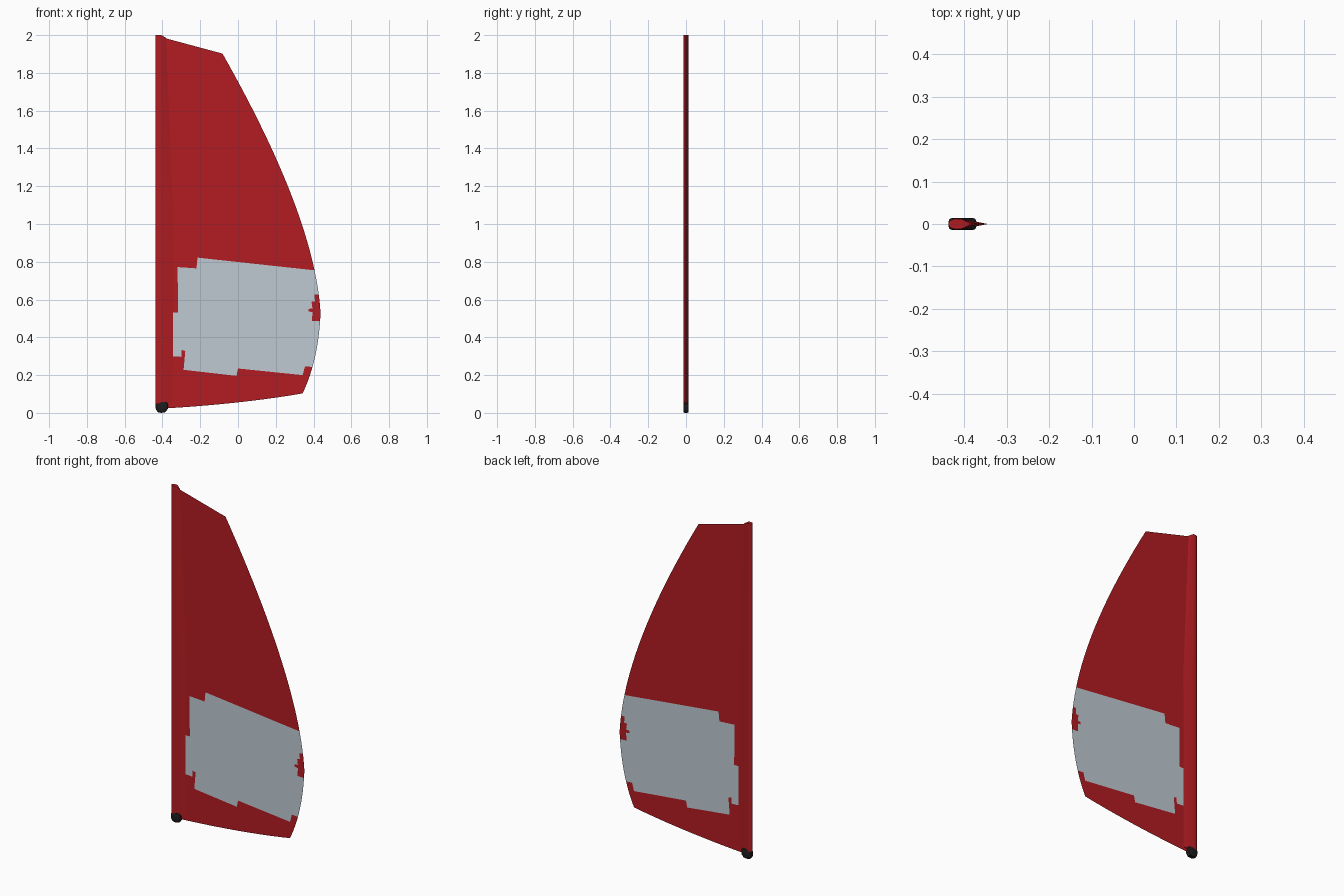
import bpy, bmesh, math

if "Cube" in bpy.data.objects:
    bpy.data.objects.remove(bpy.data.objects["Cube"])


def material(name, col):
    m = bpy.data.materials.new(name)
    m.diffuse_color = (*col, 1)
    m.use_nodes = True
    m.node_tree.nodes["Principled BSDF"].inputs["Base Color"].default_value = m.diffuse_color
    return m


RED = material("red_cloth", (0.45, 0.012, 0.016))
CLEAR = material("window_film", (0.52, 0.59, 0.65))
BLACK = material("black_rubber", (0.012, 0.012, 0.012))


def make(name, bm, mat, smooth=None):
    me = bpy.data.meshes.new(name)
    bm.to_mesh(me)
    bm.free()
    ob = bpy.data.objects.new(name, me)
    bpy.context.collection.objects.link(ob)
    me.materials.append(mat)
    if smooth:
        bpy.ops.object.select_all(action='DESELECT')
        ob.select_set(True)
        bpy.context.view_layer.objects.active = ob
        bpy.ops.object.shade_smooth_by_angle(angle=math.radians(smooth))
    return ob


def panel(name, pts, mat):
    """Flat cloth panel in the y = 0 plane."""
    bm = bmesh.new()
    f = bm.faces.new([bm.verts.new((x, 0, z)) for x, z in pts])
    f.normal_update()
    if f.normal.y > 0:
        f.normal_flip()
    bmesh.ops.triangulate(bm, faces=[f])
    return make(name, bm, mat)


def bezier(a, b, c, n):
    return [tuple((1 - t) ** 2 * p + 2 * t * (1 - t) * q + t * t * r
                  for p, q, r in zip(a, b, c))
            for t in (i / n for i in range(n + 1))]


# Curved trailing edge of the sail, listed from top to bottom
HEAD, TACK_END = (-0.082, 1.902), (0.342, 0.103)
LEECH = (bezier(HEAD, (0.407, 1.04), (0.437, 0.53), 24)
         + bezier((0.437, 0.53), (0.427, 0.28), TACK_END, 12)[1:])


def leech_at(z):
    for (x0, z0), (x1, z1) in zip(LEECH, LEECH[1:]):
        if z1 <= z <= z0:
            return (x0 + (x1 - x0) * (z0 - z) / (z0 - z1), z)


def leech(top, bottom):
    inner = [p for p in LEECH if bottom + 1e-4 < p[1] < top - 1e-4]
    return [leech_at(top)] + inner + [leech_at(bottom)]


# Stepped seams around the window
upper_seam = [(-0.214, 0.822), (-0.22, 0.765), (-0.32, 0.772),
              (-0.317, 0.532), (-0.355, 0.532)]
lower_seam = [(-0.355, 0.30), (-0.30, 0.297), (-0.298, 0.333), (-0.279, 0.328),
              (-0.288, 0.228), (-0.008, 0.196), (0.0, 0.235), (0.342, 0.2),
              (0.355, 0.247)]
patch_seam = [(0.405, 0.627), (0.407, 0.59), (0.389, 0.588), (0.394, 0.553),
              (0.373, 0.55), (0.373, 0.537), (0.394, 0.534), (0.392, 0.487)]
foot = bezier(TACK_END, (0.02, 0.048), (-0.38, 0.024), 10)

# Sail cloth and window
panel("upper_sail", leech(1.902, 0.755) + upper_seam
      + [(-0.355, 1.1), (-0.39, 1.985)], RED)
panel("lower_sail", lower_seam + leech(0.243, 0.103) + foot[1:], RED)
panel("leech_patch", leech(0.625, 0.485) + patch_seam[::-1], RED)
panel("sail_window", upper_seam + lower_seam + leech(0.485, 0.243)[::-1]
      + patch_seam[::-1] + leech(0.755, 0.625)[::-1], CLEAR)


# Teardrop mast sleeve lofted through a few heights
def teardrop(tail):
    nose = [(-0.418 - 0.019 * math.sin(a), 0.0125 * math.cos(a))
            for a in (math.pi * i / 12 for i in range(13))]
    k = (tail + 0.345) / 0.04          # 0 at full chord, -1 at the top
    sx = -0.402 + 0.004 * k
    return nose + [(sx, -0.0115), (tail, 0), (sx, 0.0115)]


bm = bmesh.new()
rings = []
for z, tail in ((0.045, -0.347), (0.3, -0.345), (1.1, -0.345),
                (1.6, -0.366), (2.0, -0.382)):
    rings.append([bm.verts.new((x, y, z - (0.014 if z == 2 and x > -0.39 else 0)))
                  for x, y in teardrop(tail)])
n = len(rings[0])
for a, b in zip(rings, rings[1:]):
    for i in range(n):
        j = (i + 1) % n
        bm.faces.new((a[i], a[j], b[j], b[i]))
bm.faces.new(rings[0])
bm.faces.new(rings[-1])
bmesh.ops.recalc_face_normals(bm, faces=bm.faces[:])
make("mast_sleeve", bm, RED, 35)

# Rounded rubber boot under the mast
profile = [(-0.437, 0.046), (-0.435, 0.018), (-0.424, 0.003), (-0.405, 0.0),
           (-0.384, 0.004), (-0.371, 0.022), (-0.372, 0.05), (-0.384, 0.059),
           (-0.405, 0.06), (-0.42, 0.054)]
bm = bmesh.new()
rings = []
for y, s in ((-0.0145, 0.72), (-0.012, 0.92), (-0.006, 1), (0.006, 1),
             (0.012, 0.92), (0.0145, 0.72)):
    rings.append([bm.verts.new((-0.404 + (x + 0.404) * s, y, 0.03 + (z - 0.03) * s))
                  for x, z in profile])
n = len(profile)
for a, b in zip(rings, rings[1:]):
    for i in range(n):
        j = (i + 1) % n
        bm.faces.new((a[i], a[j], b[j], b[i]))
bm.faces.new(rings[0])
bm.faces.new(rings[-1])
bmesh.ops.recalc_face_normals(bm, faces=bm.faces[:])
make("mast_boot", bm, BLACK, 40)
